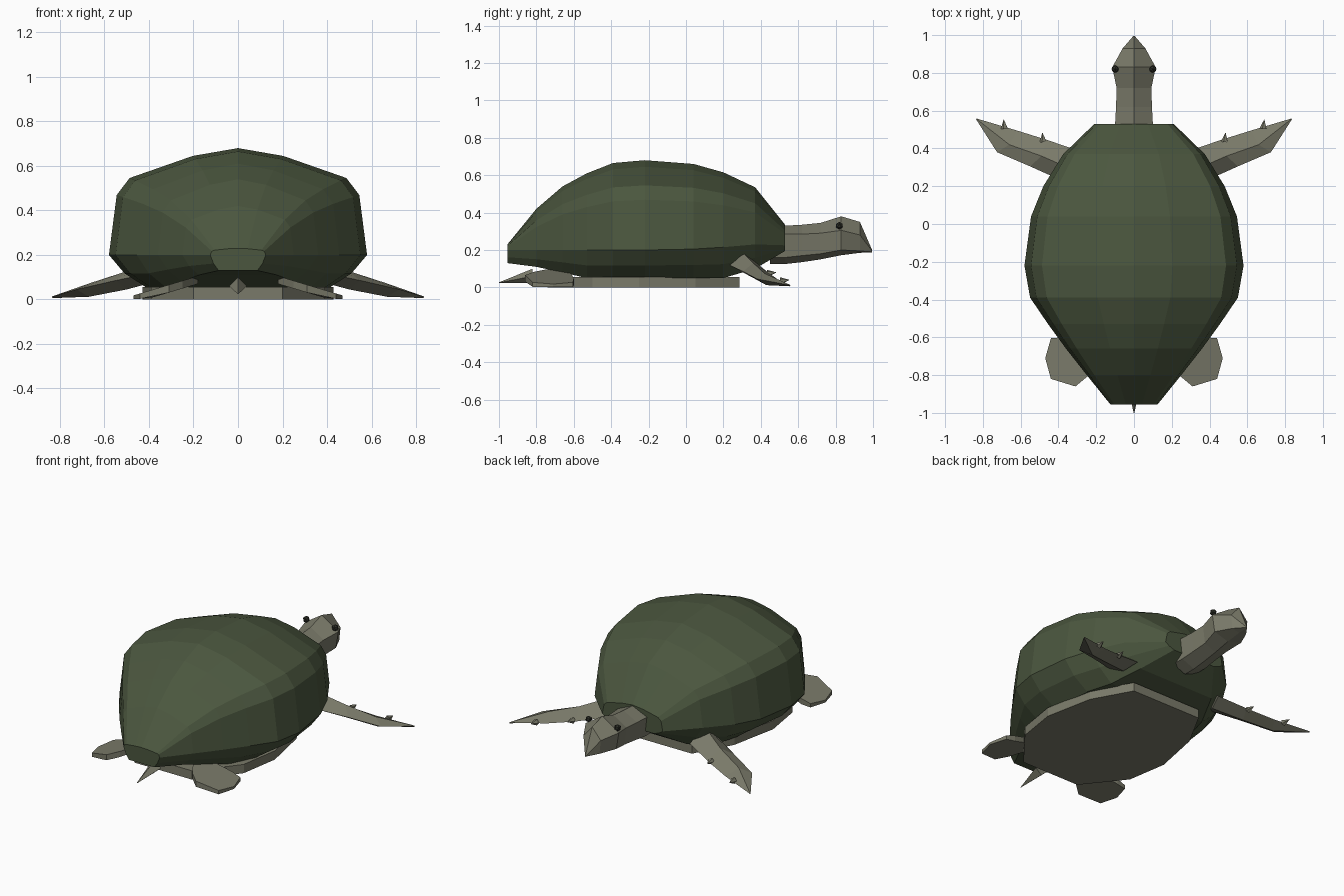
import bpy, bmesh, math
from mathutils import Vector

if "Cube" in bpy.data.objects:
    bpy.data.objects.remove(bpy.data.objects["Cube"])


def material(name, rgb):
    m = bpy.data.materials.new(name)
    m.diffuse_color = (*rgb, 1)
    m.use_nodes = True
    m.node_tree.nodes["Principled BSDF"].inputs["Base Color"].default_value = m.diffuse_color
    return m


GREEN = material("shell green", (0.07, 0.094, 0.049))
GREY = material("skin grey", (0.195, 0.195, 0.143))
DARK = material("eye dark", (0.025, 0.027, 0.02))


def finish(name, bm, mat):
    bmesh.ops.remove_doubles(bm, verts=bm.verts, dist=0.0005)
    bmesh.ops.recalc_face_normals(bm, faces=bm.faces)
    me = bpy.data.meshes.new(name)
    bm.to_mesh(me)
    bm.free()
    me.materials.append(mat)
    ob = bpy.data.objects.new(name, me)
    bpy.context.collection.objects.link(ob)
    return ob


def loft(name, rings, mat):
    """Skin closed rings of equal point count and cap both ends."""
    bm = bmesh.new()
    vs = [[bm.verts.new(p) for p in r] for r in rings]
    n = len(rings[0])
    for a, b in zip(vs, vs[1:]):
        for i in range(n):
            j = (i + 1) % n
            bm.faces.new((a[i], a[j], b[j], b[i]))
    bm.faces.new(vs[0])
    bm.faces.new(vs[-1])
    return finish(name, bm, mat)


def mirrored(half, y):
    """Full ring at y from half outline, first and last points on x = 0."""
    pts = half + [(-x, z) for x, z in half[-2:0:-1]]
    return [(x, y, z) for x, z in pts]


# Shell: y, half width, top z, rim z, bottom z
stations = [
    (-0.955, 0.125, 0.23, 0.20, 0.13), (-0.80, 0.25, 0.42, 0.20, 0.11),
    (-0.66, 0.36, 0.54, 0.20, 0.08), (-0.53, 0.455, 0.61, 0.20, 0.05),
    (-0.39, 0.55, 0.665, 0.20, 0.05), (-0.22, 0.58, 0.68, 0.20, 0.05),
    (0.04, 0.545, 0.66, 0.205, 0.05), (0.20, 0.48, 0.615, 0.215, 0.05),
    (0.37, 0.375, 0.535, 0.23, 0.10), (0.53, 0.21, 0.335, 0.225, 0.195)]
rings = []
for y, w, zt, zr, zb in stations:
    up, dn = zt - zr, zr - zb
    half = [(0, zt), (0.35 * w, zr + 0.927 * up), (0.84 * w, zr + 0.72 * up),
            (0.94 * w, zr + 0.56 * up), (w, zr),
            (0.88 * w, zr - 0.55 * dn), (0.70 * w, zb), (0, zb)]
    rings.append(mirrored(half, y))
loft("shell", rings, GREEN)

# Belly plate
edge = [(0.24, 0.285), (0.37, 0.05), (0.43, -0.25), (0.39, -0.50), (0.2, -0.74)]
outline = edge + [(-x, y) for x, y in reversed(edge)]
loft("belly_plate", [[(x, y, z) for x, y in outline] for z in (0, 0.055)], GREY)

# Neck and head: y, half width, top z, side z, lower side z, bottom z
head = [(0.45, 0.10, 0.33, 0.285, 0.16, 0.125), (0.53, 0.10, 0.33, 0.285, 0.16, 0.125),
        (0.62, 0.095, 0.335, 0.285, 0.17, 0.135), (0.72, 0.092, 0.345, 0.29, 0.18, 0.15),
        (0.83, 0.115, 0.38, 0.305, 0.20, 0.172), (0.93, 0.06, 0.35, 0.28, 0.195, 0.185),
        (0.995, 0.004, 0.20, 0.195, 0.19, 0.187)]
loft("neck_and_head",
     [mirrored([(0, t), (w, s), (0.85 * w, l), (0, b)], y) for y, w, t, s, l, b in head], GREY)


def cone(name, base, tip, r, sides):
    bm = bmesh.new()
    base, tip = Vector(base), Vector(tip)
    rot = (tip - base).to_track_quat('Z', 'Y')
    ring = [bm.verts.new(base + rot @ Vector((r * math.cos(a), r * math.sin(a), 0)))
            for a in (2 * math.pi * i / sides for i in range(sides))]
    top = bm.verts.new(tip)
    bm.faces.new(ring)
    for i in range(sides):
        bm.faces.new((ring[i], ring[(i + 1) % sides], top))
    return finish(name, bm, GREY)


# Tail
loft("tail", [mirrored([(0, 0.10), (0.04, 0.06), (0, 0.025)], -0.82),
              mirrored([(0, 0.027), (0.002, 0.025), (0, 0.023)], -1.0)], GREY)

# Parts repeated on both sides
flipper = [
    [(0.30, 0.39, 0.12), (0.33, 0.29, 0.20), (0.36, 0.22, 0.125), (0.33, 0.30, 0.09)],
    [(0.46, 0.445, 0.075), (0.49, 0.36, 0.13), (0.55, 0.305, 0.085), (0.50, 0.37, 0.045)],
    [(0.62, 0.495, 0.04), (0.66, 0.42, 0.075), (0.725, 0.38, 0.045), (0.67, 0.43, 0.012)],
    [(0.832, 0.558, 0.012), (0.834, 0.556, 0.014), (0.836, 0.554, 0.012), (0.834, 0.556, 0.006)]]
paddle = [(0.22, -0.62), (0.38, -0.60), (0.44, -0.605), (0.47, -0.71),
          (0.44, -0.82), (0.31, -0.86), (0.25, -0.81), (0.18, -0.70)]

for side, s in (("right", 1), ("left", -1)):
    loft(side + "_front_flipper", [[(s * x, y, z) for x, y, z in r] for r in flipper], GREY)

    # Claws on the leading edge
    for i, (x, y, z) in enumerate(((0.48, 0.435, 0.075), (0.685, 0.505, 0.035))):
        cone(f"{side}_claw_{i + 1}", (s * x, y, z),
             (s * (x + 0.005), y + 0.05, z + 0.005), 0.02, 5)

    # Rear flipper: thin paddle sloping outward to the ground
    top = [(s * x, y, 0.105 - 0.30 * (x - 0.18)) for x, y in paddle]
    low = [(x, y, max(z - 0.035, 0.003)) for x, y, z in top]
    loft(side + "_rear_flipper", [low, top], GREY)

    # Eye
    bm = bmesh.new()
    bmesh.ops.create_icosphere(bm, subdivisions=1, radius=0.021)
    bmesh.ops.translate(bm, verts=bm.verts, vec=(s * 0.1, 0.82, 0.33))
    finish(side + "_eye", bm, DARK)
